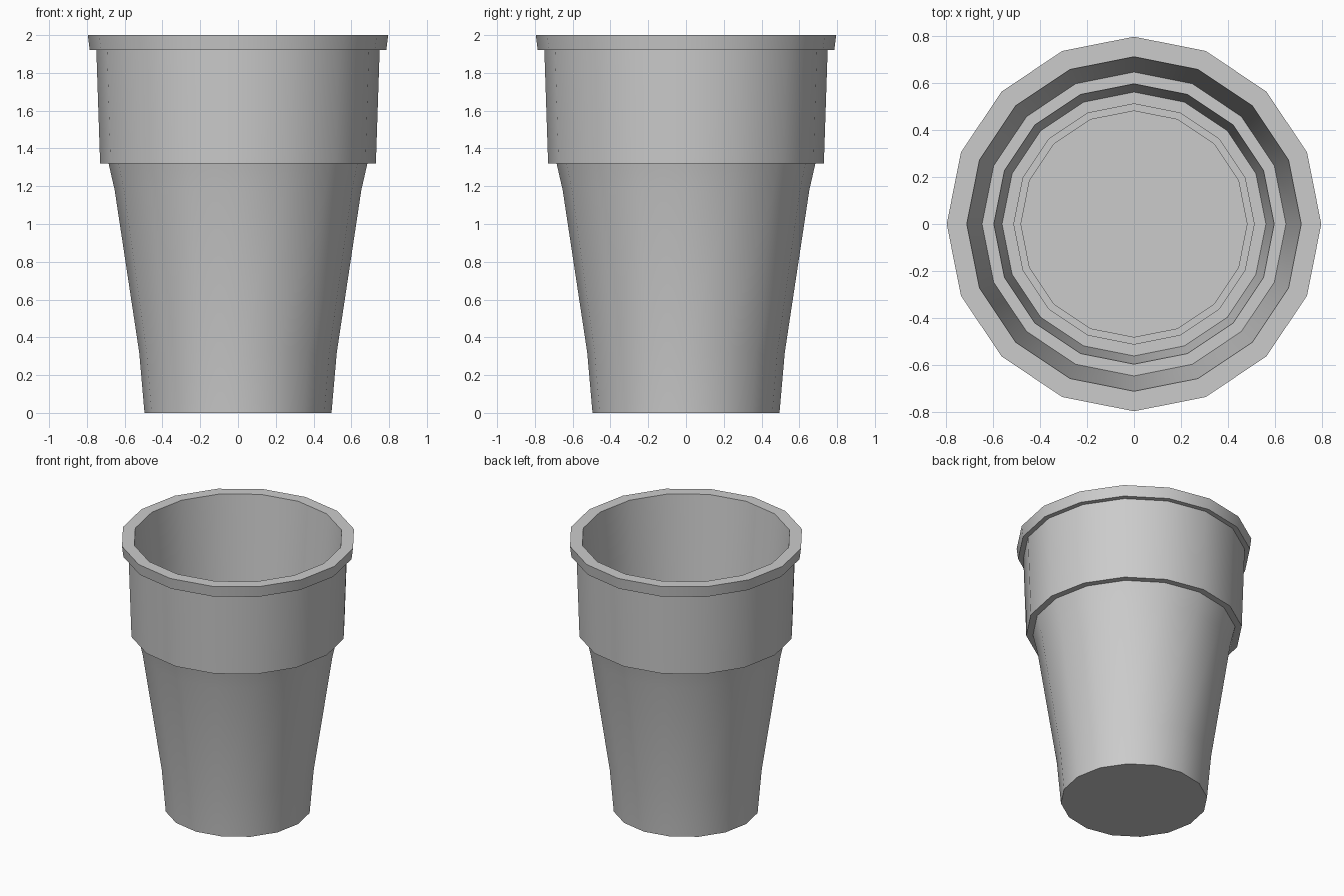
import bpy, bmesh
from math import cos, sin, pi

if "Cube" in bpy.data.objects:
    bpy.data.objects.remove(bpy.data.objects["Cube"])

SIDES = 16

# Closed wall profile (radius, z): outside from the base up, then inside down to the floor
PROFILE = [
    (0.495, 0.0), (0.523, 0.32), (0.653, 1.18), (0.685, 1.32),   # tapered body
    (0.73, 1.32), (0.75, 1.92),                                  # upper band
    (0.785, 1.92), (0.795, 2.0),                                 # rim
    (0.71, 2.0), (0.645, 1.30),                                  # inner upper wall
    (0.595, 1.30), (0.56, 0.95),                                 # first inner ledge
    (0.51, 0.95), (0.51, 0.32),                                  # second inner ledge
    (0.48, 0.32), (0.48, 0.05),                                  # inner base
]


def lathe(name, profile):
    bm = bmesh.new()
    rings = [[bm.verts.new((r * cos(2 * pi * i / SIDES), r * sin(2 * pi * i / SIDES), z))
              for i in range(SIDES)] for r, z in profile]
    for a, b in zip(rings, rings[1:]):
        for i in range(SIDES):
            j = (i + 1) % SIDES
            bm.faces.new((a[i], a[j], b[j], b[i]))
    bm.faces.new(rings[0][::-1])   # underside
    bm.faces.new(rings[-1])        # inner floor
    bmesh.ops.recalc_face_normals(bm, faces=bm.faces)
    mesh = bpy.data.meshes.new(name)
    bm.to_mesh(mesh)
    bm.free()
    obj = bpy.data.objects.new(name, mesh)
    bpy.context.collection.objects.link(obj)
    return obj


# Cup
cup = lathe("cup", PROFILE)
bpy.context.view_layer.objects.active = cup
cup.select_set(True)
bpy.ops.object.shade_smooth_by_angle(angle=pi / 6)
